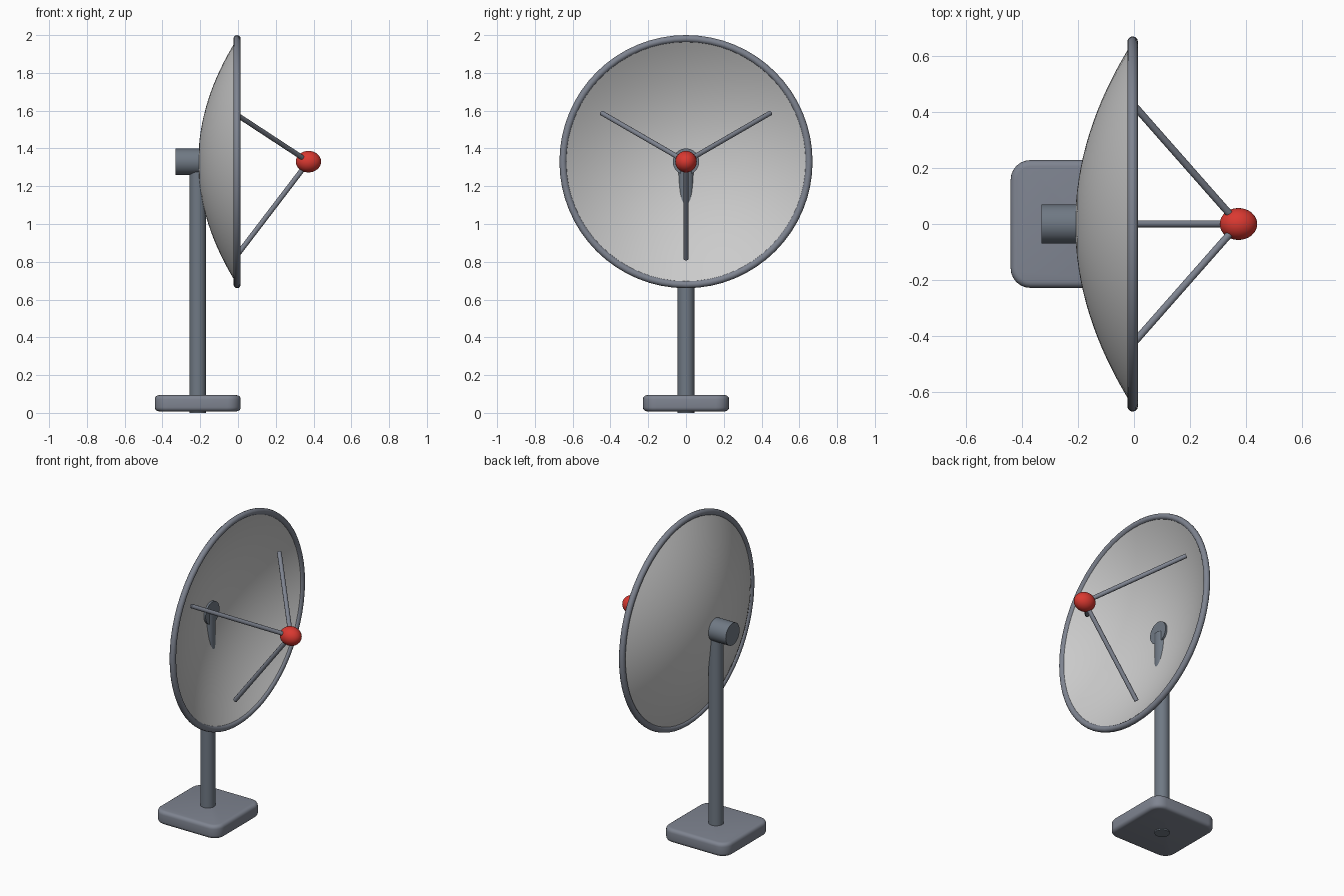
import bpy, bmesh, math
from mathutils import Vector

if "Cube" in bpy.data.objects:
    bpy.data.objects.remove(bpy.data.objects["Cube"])

CENTRE = Vector((0, 0, 1.33))   # middle of the dish opening
POLE_X = -0.213


def material(name, rgb):
    m = bpy.data.materials.new(name)
    m.diffuse_color = (*rgb, 1)
    m.use_nodes = True
    m.node_tree.nodes["Principled BSDF"].inputs["Base Color"].default_value = m.diffuse_color
    return m


slate = material("slate", (0.16, 0.19, 0.23))
steel = material("steel", (0.21, 0.23, 0.28))
red = material("red", (0.7, 0.04, 0.03))
white = material("off_white", (0.75, 0.75, 0.75))


def finish(name, mat, angle=40):
    ob = bpy.context.object
    ob.name = name
    ob.data.materials.append(mat)
    bpy.ops.object.shade_smooth_by_angle(angle=math.radians(angle))
    return ob


def rod(name, a, b, radius, sides, mat):
    a, b = Vector(a), Vector(b)
    d = b - a
    bpy.ops.mesh.primitive_cylinder_add(
        vertices=sides, radius=radius, depth=d.length, location=(a + b) / 2,
        rotation=d.to_track_quat('Z', 'Y').to_euler())
    return finish(name, mat, 50)


# base plate: rounded corners in plan, then softened top and bottom edges
bm = bmesh.new()
bmesh.ops.create_cube(bm, size=1)
bmesh.ops.scale(bm, vec=(0.455, 0.456, 0.086), verts=bm.verts)
upright = [e for e in bm.edges if abs(e.verts[0].co.z - e.verts[1].co.z) > 0.01]
bmesh.ops.bevel(bm, geom=upright, offset=0.07, segments=6, profile=0.5, affect='EDGES')
flat = [e for e in bm.edges if abs(e.verts[0].co.z - e.verts[1].co.z) < 0.001]
bmesh.ops.bevel(bm, geom=flat, offset=0.022, segments=4, profile=0.5, affect='EDGES')
mesh = bpy.data.meshes.new("base_plate")
bm.to_mesh(mesh)
bm.free()
base = bpy.data.objects.new("base_plate", mesh)
bpy.context.collection.objects.link(base)
base.location = (POLE_X, 0, 0.051)
bpy.context.view_layer.objects.active = base
base.select_set(True)
finish("base_plate", steel)

# pole and the hub that carries the dish
rod("pole", (POLE_X, 0, 0), (POLE_X, 0, 1.33), 0.044, 24, slate)
rod("hub", (-0.33, 0, 1.33), (-0.18, 0, 1.33), 0.07, 32, slate)

# dish: parabolic shell spun around the x axis
RADIUS, DEPTH, WALL, RINGS = 0.65, 0.205, 0.015, 16


def bowl(r, back):
    return Vector((back + DEPTH * (r / RADIUS) ** 2, 0, r))


radii = [RADIUS * i / RINGS for i in range(RINGS + 1)]
outline = [bowl(r, -0.21) for r in radii]
outline += [bowl(r, -0.21 + WALL) for r in reversed(radii)]
bm = bmesh.new()
verts = [bm.verts.new(p) for p in outline]
edges = [bm.edges.new(pair) for pair in zip(verts, verts[1:])]
bmesh.ops.spin(bm, geom=verts + edges, cent=(0, 0, 0), axis=(1, 0, 0),
               angle=math.tau, steps=64, use_merge=False)
bmesh.ops.remove_doubles(bm, verts=bm.verts, dist=0.0001)
bmesh.ops.recalc_face_normals(bm, faces=bm.faces)
mesh = bpy.data.meshes.new("dish")
bm.to_mesh(mesh)
bm.free()
dish = bpy.data.objects.new("dish", mesh)
bpy.context.collection.objects.link(dish)
dish.location = CENTRE
bpy.ops.object.select_all(action='DESELECT')
bpy.context.view_layer.objects.active = dish
dish.select_set(True)
finish("dish", white)

# rim
bpy.ops.mesh.primitive_torus_add(
    major_radius=0.651, minor_radius=0.019, major_segments=64, minor_segments=12,
    location=CENTRE + Vector((-0.005, 0, 0)), rotation=(0, math.pi / 2, 0))
finish("rim", steel)

# receiver ball, slightly stretched along the axis
focus = CENTRE + Vector((0.373, 0, 0))
bpy.ops.mesh.primitive_uv_sphere_add(segments=32, ring_count=16, radius=1, location=focus,
                                     rotation=(0, math.pi / 2, 0), scale=(0.057, 0.057, 0.067))
finish("receiver", red)

# three struts holding the receiver
for i in range(3):
    a = math.radians(30 + 120 * i)
    foot = CENTRE + Vector((-0.02, 0.515 * math.cos(a), 0.515 * math.sin(a)))
    rod(f"strut_{i + 1}", foot, focus, 0.0135, 10, steel)
